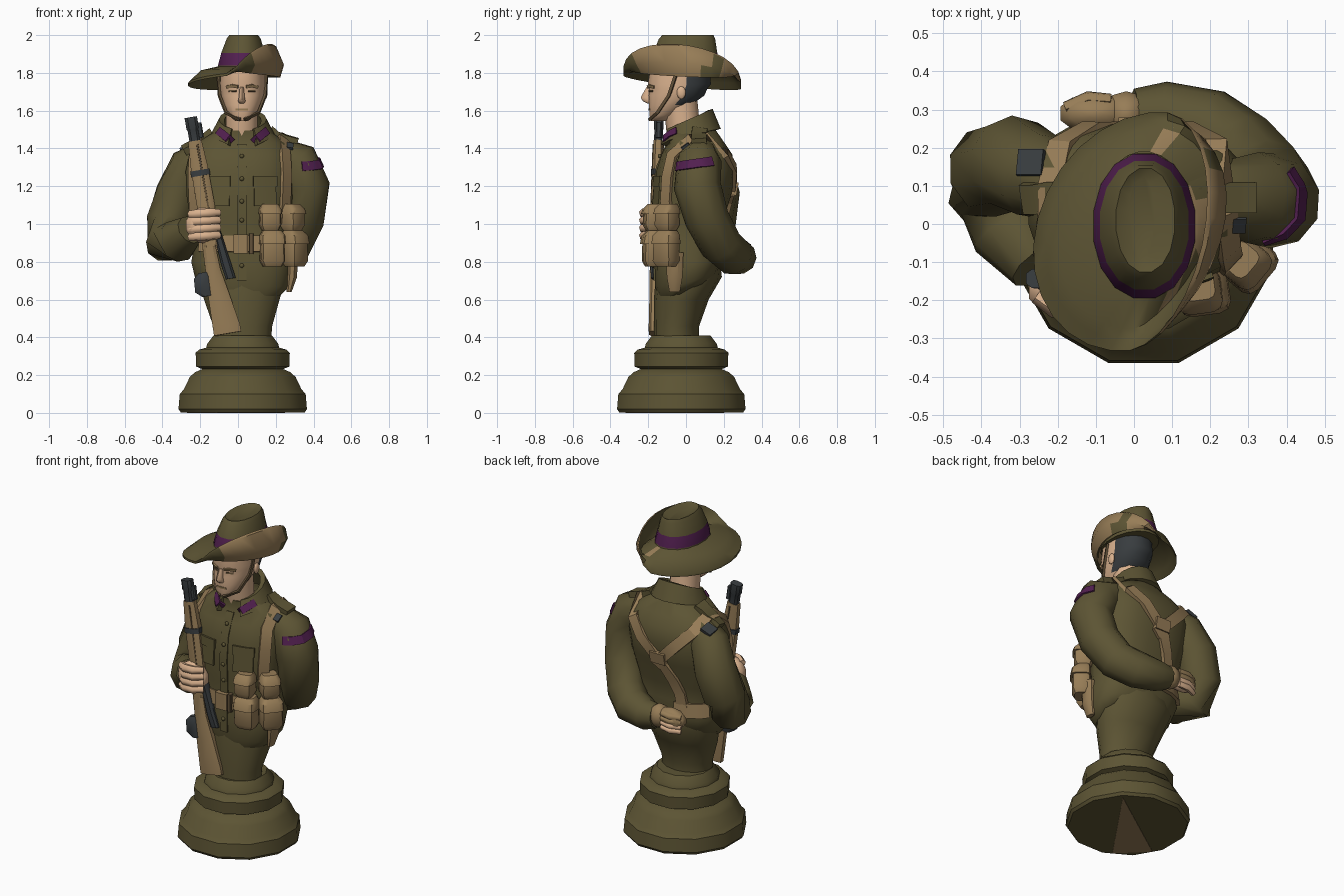
import bpy, bmesh, math
from mathutils import Vector as V
from mathutils.bvhtree import BVHTree

if "Cube" in bpy.data.objects:
    bpy.data.objects.remove(bpy.data.objects["Cube"])

def material(name, rgb):
    m = bpy.data.materials.new(name)
    m.diffuse_color = (*rgb, 1)
    m.use_nodes = True
    m.node_tree.nodes["Principled BSDF"].inputs["Base Color"].default_value = m.diffuse_color
    return m

OLIVE = material("olive cloth", (0.108, 0.089, 0.034))
TAN = material("tan webbing", (0.31, 0.205, 0.095))
PURPLE = material("purple trim", (0.085, 0.014, 0.08))
SKIN = material("skin", (0.71, 0.45, 0.275))
METAL = material("gunmetal", (0.04, 0.046, 0.05))
BROWN = material("dark brown leather", (0.12, 0.08, 0.04))

# ---------- helpers ----------
def solid(name, rings, mats, rule=None, angle=50, close=False):
    """Skin a list of equal-sized rings; rule(centre, normal) picks the material."""
    bm = bmesh.new()
    vs = [[bm.verts.new(p) for p in r] for r in rings]
    n = len(vs[0])
    pairs = list(zip(vs, vs[1:])) + ([(vs[-1], vs[0])] if close else [])
    for a, b in pairs:
        for i in range(n):
            bm.faces.new((a[i], a[(i + 1) % n], b[(i + 1) % n], b[i]))
    if not close:
        bm.faces.new(vs[0])
        bm.faces.new(vs[-1])
    bmesh.ops.recalc_face_normals(bm, faces=bm.faces)
    if rule:
        for f in bm.faces:
            f.material_index = rule(f.calc_center_median(), f.normal)
    me = bpy.data.meshes.new(name)
    bm.to_mesh(me)
    bm.free()
    ob = bpy.data.objects.new(name, me)
    bpy.context.collection.objects.link(ob)
    for m in mats:
        me.materials.append(m)
    bpy.ops.object.select_all(action='DESELECT')
    ob.select_set(True)
    bpy.context.view_layer.objects.active = ob
    bpy.ops.object.shade_smooth_by_angle(angle=math.radians(angle))
    return ob

def oval(z, cx, cy, rx, ry, n=14, p=2.0):
    out = []
    for i in range(n):
        a = 2 * math.pi * (i + .5) / n
        c, s = math.cos(a), math.sin(a)
        out.append(V((cx + rx * math.copysign(abs(c) ** (2 / p), c),
                      cy + ry * math.copysign(abs(s) ** (2 / p), s), z)))
    return out

def loft(name, secs, mats, n=14, p=2.0, rule=None, angle=50):
    return solid(name, [oval(*s, n=n, p=p) for s in secs], mats, rule, angle)

def tube(name, pts, mats, n=10, angle=60):
    """Round limb through (x, y, z, radius) points."""
    rings = []
    for i, q in enumerate(pts):
        t = V(pts[min(i + 1, len(pts) - 1)][:3]) - V(pts[max(i - 1, 0)][:3])
        t.normalize()
        u = t.cross(V((.35, .9, .25))).normalized()
        w = t.cross(u)
        rings.append([V(q[:3]) + q[3] * (u * math.cos(k * 2 * math.pi / n) + w * math.sin(k * 2 * math.pi / n))
                      for k in range(n)])
    return solid(name, rings, mats, angle=angle)

def blob(name, c, r, mats, rule=None):
    secs = [(c[2] + r[2] * math.sin(a), c[0], c[1], r[0] * math.cos(a), r[1] * math.cos(a))
            for a in (-1.35, -.8, -.25, .25, .8, 1.35)]
    return loft(name, secs, mats, 10, 2.3, rule)

def ribbon(name, hits, width, thick, mat):
    """Flat strip following (point, normal) pairs."""
    hits = [h for h in hits if h[0] is not None]
    rings = []
    for i, (p, nrm) in enumerate(hits):
        t = (hits[min(i + 1, len(hits) - 1)][0] - hits[max(i - 1, 0)][0]).normalized()
        s = t.cross(nrm).normalized() * width / 2
        up = s.cross(t).normalized() * thick
        if up.dot(nrm) < 0:
            up = -up
        rings.append([p - s - up * .6, p + s - up * .6, p + s + up, p - s + up])
    return solid(name, rings, [mat], angle=30)

def tree(*obs):
    vs, fs = [], []
    for o in obs:
        k = len(vs)
        vs += [v.co.copy() for v in o.data.vertices]
        fs += [[k + i for i in f.vertices] for f in o.data.polygons]
    return BVHTree.FromPolygons(vs, fs)

def hit(bvh, o, d): return bvh.ray_cast(V(o), V(d))[:2]
def front(bvh, x, z): return hit(bvh, (x, -2, z), (0, 1, 0))
def back(bvh, x, z): return hit(bvh, (x, 2, z), (0, -1, 0))
def above(bvh, x, y): return hit(bvh, (x, y, 1.9), (0, 0, -1))

# ---------- pedestal and body ----------
base = [(.003, .34), (.02, .352), (.10, .345), (.125, .322), (.19, .29), (.215, .262), (.232, .222), (.245, .255),
        (.318, .258), (.335, .24), (.345, .20), (.365, .195), (.41, .16)]
loft("pedestal", [(z, .025, -.025, r, r) for z, r in base], [OLIVE], 12, angle=35)
wedge = [(.25, .20), (-.27, -.16), (-.11, -.32)]
solid("pedestal_underside", [[V((x, y, z)) for x, y in wedge] for z in (0, .004)], [TAN])
loft("stem", [(.40, .025, -.05, .155, .12), (.46, .025, -.05, .16, .12), (.6, .02, -.025, .205, .145),
              (.72, .02, .015, .24, .175), (.8, .02, .015, .23, .165)], [OLIVE])
JACKET = [(.62, .03, .0, .20, .15), (.67, .03, .0, .25, .165), (.80, .02, .01, .27, .178), (.9, .02, .01, .25, .17),
          (1.0, .01, .015, .26, .178), (1.15, .01, .035, .285, .205), (1.28, .01, .052, .29, .212), (1.37, .015, .058, .275, .188),
          (1.43, .02, .055, .24, .15), (1.495, .025, .03, .14, .13)]
rings = [oval(*s, n=20, p=2.6) for s in JACKET]
for r in rings[:2]:                       # hem climbs towards the back
    for p in r:
        p.z += max(0, p.y + .05) * .45 * (.8 - p.z) / .18
jacket = solid("jacket", rings, [OLIVE])
left_arm = tube("left_sleeve", [(.2, .08, 1.385, .08), (.31, .07, 1.33, .12), (.365, .06, 1.2, .125),
    (.345, .11, 1.03, .118), (.28, .185, .89, .113), (.19, .25, .835, .108), (.07, .285, .825, .09), (0, .285, .835, .07)], [OLIVE])
right_arm = tube("right_sleeve", [(-.16, .09, 1.375, .08), (-.25, .125, 1.305, .115), (-.315, .16, 1.16, .125),
    (-.365, .14, 1.01, .125), (-.37, .09, .905, .122), (-.32, -.01, .91, .115), (-.25, -.11, .97, .08)], [OLIVE])

# ---------- neck and collar ----------
loft("neck", [(1.4, .02, .01, .09, .09), (1.5, .02, -.015, .088, .09), (1.66, .02, -.03, .09, .09)], [SKIN], 10)
sheets = []
for i in range(15):
    a = math.radians(-152 + i * 304 / 14)
    s, c = math.sin(a), math.cos(a)
    tip = max(0, -c) ** 3
    top = V((.025 + .112 * s, .015 + .112 * c, 1.55 + .055 * c))
    low = V((.025 + .155 * s, .02 + .15 * c - .01 * tip, 1.47 + .03 * c - .04 * tip))
    out = V((s, c, .3)) * .014
    sheets.append([top - out, top + out, low + out, low - out])
collar = solid("collar", sheets, [OLIVE], angle=40)

body = tree(jacket, left_arm, right_arm)
upper = tree(jacket, left_arm, right_arm, collar)
for s in (-1, 1):
    ribbon("collar_tab", [front(upper, .025 + s * x, z) for x, z in ((.06, 1.436), (.08, 1.454), (.105, 1.475), (.128, 1.493))],
           .042, .009, PURPLE)

# ---------- head ----------
def hair(c, n): return 1 if c.y > -.02 and 1.63 < c.z else 0
head = loft("head", [(1.545, .02, -.145, .035, .04), (1.575, .02, -.13, .07, .065), (1.63, .022, -.085, .098, .112),
    (1.68, .025, -.05, .115, .15), (1.715, .025, -.04, .12, .155), (1.74, .025, -.035, .122, .17),
    (1.86, .025, -.03, .115, .155)], [SKIN, METAL], 16, 2.2, hair)
face = tree(head)
loft("nose", [(1.725, .02, -.195, .011, .014), (1.67, .02, -.208, .018, .032), (1.65, .02, -.202, .023, .026),
              (1.638, .02, -.195, .014, .01)], [SKIN], 6)
ribbon("mouth", [front(face, x, 1.607) for x in (-.012, .02, .052)], .011, .005, TAN)
for s in (-1, 1):
    ribbon("brow", [front(face, .022 + s * x, z) for x, z in ((.02, 1.728), (.05, 1.733), (.08, 1.725))], .016, .009, TAN)
    ribbon("eye", [front(face, .022 + s * x, 1.705) for x in (.03, .05, .07)], .01, .004, BROWN)
    blob("ear", (.025 + s * .12, -.025, 1.695), (.012, .024, .034), [SKIN])
    ribbon("chin_strap", [(V((.023 + s * x, y, z)), V((s, -.5, -.2))) for x, y, z in
           ((.128, -.05, 1.80), (.12, -.09, 1.68), (.085, -.15, 1.59), (.01, -.192, 1.553))], .016, .008, BROWN)

# ---------- slouch hat with one side turned up ----------
def brim_ring(k, drop):
    """k = 0 at the crown, 1 at the fold, 2 half way up, 3 at the edge."""
    out = []
    for i in range(28):
        a = 2 * math.pi * (i + .5) / 28
        c, s = math.cos(a), math.sin(a)
        up = max(0, c) ** .8
        x0, y0, z0 = .027 + .13 * c, .19 * s, 1.835
        if c > 0:
            x3, z3 = .02 + .165 * c + .05 * s, 1.765 + .185 * up - .035 * s
        else:
            x3, z3 = .02 + .28 * c + .05 * s, 1.765 - .025 * abs(c) - .035 * s
        y3 = -.02 + .314 * s
        x1, y1 = x0 + (x3 - x0) * (.6 + .9 * up), y0 + (y3 - y0) * .6
        z1 = 1.81 - .025 * up - .012 * s
        mid = V(((x1 + x3) / 2 + .03 * up, (y1 + y3) / 2, (z1 + z3) / 2 - .01 * up))
        x, y, z = ((x0, y0, z0), (x1, y1, z1), mid, (x3, y3, z3))[k]
        out.append(V((x + drop * up, y, z - drop * (1 - .6 * up))))
    return out

def lining(c, n):
    """Outer face of the turned-up side is tan with olive patches."""
    if c.x < .07 or (n.x < .05 and n.z > -.5):
        return 0
    return 0 if (.09 < c.y < .2 and c.z < 1.87) or (c.y < -.2 and c.x > .12 and c.z < 1.84) else 1
order = [(0, 0), (1, 0), (2, 0), (3, 0), (3, .013), (2, .013), (1, .013), (0, .013)]
solid("hat_brim", [brim_ring(*o) for o in order], [OLIVE, TAN], lining, 45, close=True)
def band(c, n): return 1 if 1.835 < c.z < 1.9 and abs(n.z) < .8 else 0
loft("hat_crown", [(1.81, .027, -.005, .137, .195), (1.84, .027, -.005, .135, .192), (1.905, .027, -.003, .118, .172),
    (1.98, .03, .005, .092, .152), (2.0, .03, .01, .078, .138), (1.985, .02, .015, .035, .11)],
    [OLIVE, PURPLE], 16, 2.1, band, 40)

# ---------- jacket details ----------
ribbon("placket", [front(body, .02, z) for z in (1.42, 1.3, 1.15, 1.0, .85, .7)], .05, .008, OLIVE)
for z in (1.36, 1.24, 1.12, 1.02, .78):
    p = front(body, .02, z)[0]
    blob("button", (p.x, p.y - .008, z), (.012, .01, .012), [OLIVE])
for s in (-1, 1):
    ribbon("pocket", [front(body, .02 + s * x, 1.16) for x in (.065, .12, .18)], .13, .008, OLIVE)
    ribbon("pocket_flap", [front(body, .02 + s * x, 1.225) for x in (.06, .12, .185)], .055, .014, OLIVE)
    ribbon("shoulder_board", [above(body, .015 + s * x, .07) for x in (.15, .19, .23, .27, .3)], .08, .024, OLIVE)
ribbon("sleeve_patch", [hit(body, (2, -.045 + .0205 * i, 1.304 + .003 * i), (-1, 0, 0)) for i in range(10)], .05, .01, PURPLE)
for x, y, w in ((.27, .0, .045), (-.27, .16, .07)):
    p, nrm = above(body, x, y)
    t = V((0, 1, 0)).cross(nrm).normalized() * w / 2
    ribbon("shoulder_buckle", [(p - t, nrm), (p + t, nrm)], w, .012, METAL)

# ---------- webbing ----------
for s in (-1, 1):
    hits = [front(body, s * x + .01, z) for x, z in ((.23, 1.0), (.235, 1.12), (.24, 1.25), (.235, 1.36))]
    hits += [above(body, s * .225 + .01, y) for y in (.03, .1)]
    trail = [(.2, 1.37), (.12, 1.29), (.03, 1.2), (-.03, 1.13), (-.07, 1.05), (-.1, .96), (-.11, .87)][:7 if s > 0 else 4]
    hits += [back(body, s * x + .01, z) for x, z in trail]
    ribbon("shoulder_strap", hits, .066, .018, TAN)
ribbon("strap_junction", [back(body, x, 1.19) for x in (-.04, .01, .06)], .07, .028, TAN)
ribbon("belt_front", [front(body, x, .895) for x in (-.2, -.15, -.08, 0, .08, .15, .2)], .085, .014, TAN)
ribbon("belt_back", [back(body, x, .86) for x in (-.05, -.12, -.19, -.22)], .085, .022, TAN)
loft("belt_buckle", [(z, .015, -.178, .04, .018) for z in (.845, .945)], [TAN], 8, 5, angle=20)
loft("belt_keeper", [(z, .07, -.175, .012, .016) for z in (.84, .95)], [BROWN], 8, 5, angle=20)

def pouch(x, y, z, w, h, turn):
    d = .055
    ob = loft("ammo_pouch", [(-h / 2, 0, 0, w * .75, d * .7), (-h / 2 + .03, 0, 0, w, d), (h * .12, 0, 0, w * .95, d * .95),
        (h * .13, 0, -.004, w * 1.05, d * 1.1), (h / 2 - .025, 0, 0, w, d), (h / 2, 0, .01, w * .75, d * .7)], [TAN], 12, 4, angle=35)
    ob.location, ob.rotation_euler = (x, y, z), (0, 0, math.radians(turn))

for x, y, turn in ((.17, -.172, 8), (.288, -.10, 50)):
    pouch(x, y, 1.035, .057, .14, turn)
    pouch(x + .012, y - .004, .87, .066, .19, turn)
loft("scabbard", [(.64, .27, -.06, .015, .03), (.72, .285, -.06, .03, .045), (.85, .29, -.06, .03, .05)], [TAN], 8, angle=30)

# ---------- rifle held upright at the right side ----------
BUTT, TIP = V((-.055, -.172, .42)), V((-.25, -.143, 1.565))
AX = (TIP - BUTT).normalized()
SIDE = V((1, 0, 0)) - AX * AX.x
SIDE.normalize()
DEEP = AX.cross(SIDE)

def gun(name, rows, mat, n=8, p=3.0):
    """rows: height z, sideways offset, half width, half depth."""
    rings = []
    for z, off, w, d in rows:
        c = BUTT + (TIP - BUTT) * ((z - .42) / 1.145)
        rings.append([c + SIDE * (q.x + off) + DEEP * q.y for q in oval(0, 0, 0, w, d, n, p)])
    return solid(name, rings, [mat], angle=35)

gun("rifle_butt", [(.42, 0, .077, .026), (.46, 0, .076, .028), (.62, -.012, .06, .028), (.76, -.02, .042, .03), (.9, -.02, .036, .03)], TAN)
gun("rifle_forestock", [(.88, -.01, .045, .034), (1.1, 0, .05, .035), (1.3, 0, .048, .03), (1.44, 0, .038, .026)], TAN)
gun("rifle_groove", [(.95, .012, .008, .038), (1.42, .01, .008, .032)], BROWN)
gun("rifle_barrel", [(1.42, 0, .03, .024), (1.5, 0, .03, .024), (1.505, 0, .035, .026), (1.565, 0, .035, .026)], METAL)
gun("rifle_front_sight", [(1.45, .036, .016, .016), (1.53, .036, .016, .016)], METAL)
gun("rifle_band", [(1.255, 0, .054, .036), (1.285, 0, .054, .036)], METAL)
gun("rifle_receiver", [(.70, .065, .028, .02), (.78, .054, .028, .03), (.95, .036, .02, .035), (1.05, .03, .014, .035)], METAL)
gun("rifle_magazine", [(.63, -.07, .03, .024), (.66, -.085, .05, .028), (.73, -.08, .05, .028), (.755, -.07, .03, .02)], METAL)

# ---------- hands ----------
blob("right_hand", (-.185, -.175, .993), (.098, .06, .095), [SKIN])
for i in range(4):
    z = .93 + i * .04
    tube("right_finger", [(-.255, -.19, z, .021), (-.21, -.222, z + .004, .025), (-.15, -.225, z + .008, .025),
                          (-.1, -.195, z + .01, .021)], [SKIN], 6)
blob("left_cuff", (-.02, .288, .845), (.06, .062, .072), [TAN])
blob("left_hand", (-.1, .29, .85), (.1, .052, .065), [TAN, SKIN], lambda c, n: 1 if c.z < .82 else 0)
for i in range(4):
    z = .80 + i * .028
    tube("left_finger", [(-.06, .325, z, .017), (-.12, .33, z - .004, .019), (-.18, .305, z - .008, .016)],
         [SKIN if i < 2 else TAN], 6)
